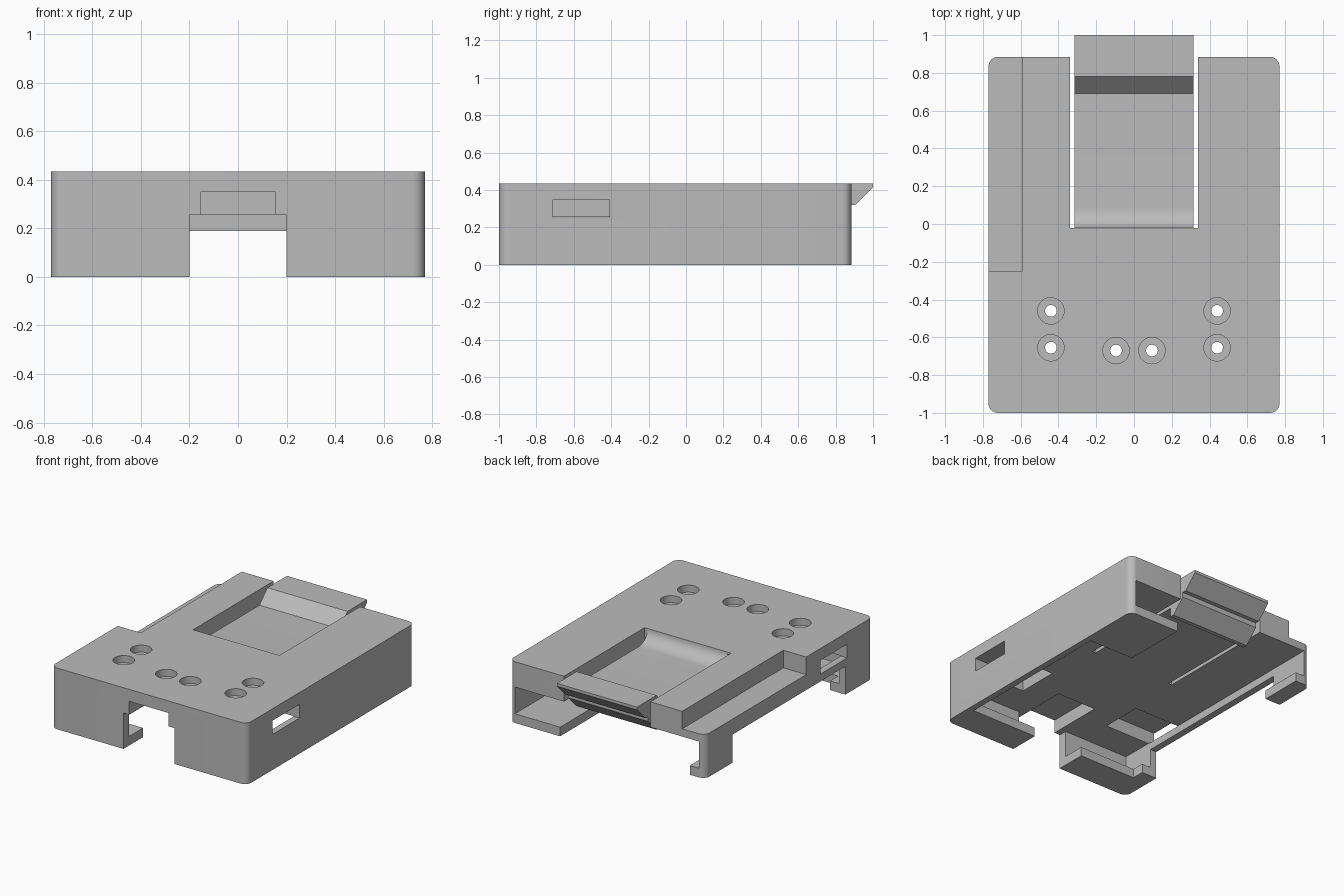
import bpy, bmesh, math

cube = bpy.data.objects.get("Cube")
if cube:
    bpy.data.objects.remove(cube, do_unlink=True)

grey = bpy.data.materials.new("plastic_grey")
grey.use_nodes = True
GREY = (0.5, 0.5, 0.5, 1)
grey.diffuse_color = GREY
grey.node_tree.nodes["Principled BSDF"].inputs["Base Color"].default_value = GREY

TOP, CEILING, FLANGE, FAR = 0.435, 0.255, 0.065, 1.5
WALL_X, FRONT_Y, BACK_Y = 0.77, -1.0, 0.885


def finish(name, bm):
    bmesh.ops.recalc_face_normals(bm, faces=bm.faces)
    mesh = bpy.data.meshes.new(name)
    bm.to_mesh(mesh)
    bm.free()
    obj = bpy.data.objects.new(name, mesh)
    bpy.context.collection.objects.link(obj)
    mesh.materials.append(grey)
    return obj


def box(name, x, y, z, corner=0):
    bm = bmesh.new()
    bmesh.ops.create_cube(bm, size=1)
    for v in bm.verts:
        for i, (lo, hi) in enumerate((x, y, z)):
            v.co[i] = hi if v.co[i] > 0 else lo
    if corner:
        upright = [e for e in bm.edges
                   if abs(e.verts[0].co.z - e.verts[1].co.z) > 0.01]
        bmesh.ops.bevel(bm, geom=upright, offset=corner, segments=8,
                        profile=0.5, affect='EDGES')
    return finish(name, bm)


def cylinder(name, x, y, radius, z):
    bm = bmesh.new()
    bmesh.ops.create_cone(bm, cap_ends=True, segments=32, radius1=radius,
                          radius2=radius, depth=z[1] - z[0])
    bmesh.ops.translate(bm, verts=bm.verts, vec=(x, y, (z[0] + z[1]) / 2))
    return finish(name, bm)


def activate(obj):
    bpy.ops.object.select_all(action='DESELECT')
    obj.select_set(True)
    bpy.context.view_layer.objects.active = obj


def cut(target, cutter):
    cutter.hide_render = True
    activate(target)
    mod = target.modifiers.new("cut", 'BOOLEAN')
    mod.operation = 'DIFFERENCE'
    mod.solver = 'EXACT'
    mod.object = cutter
    bpy.ops.object.modifier_apply(modifier=mod.name)
    bpy.data.objects.remove(cutter, do_unlink=True)


# Main housing with rounded upright corners
housing = box("housing", (-WALL_X, WALL_X), (FRONT_Y, BACK_Y), (0, TOP), 0.05)

# Hollow underside, floor openings between the flanges, notches and recesses
openings = [
    ("cavity", (-0.72, 0.725), (-0.94, FAR), (FLANGE, CEILING)),
    ("floor_opening", (-0.65, 0.37), (-0.78, FAR), (-FAR, 0.15)),
    ("floor_side_opening", (0.2, 0.725), (-0.78, 0.42), (-FAR, 0.14)),
    ("front_notch", (-0.2, 0.2), (-FAR, -0.6), (-FAR, CEILING)),
    ("side_opening", (-FAR, -0.6), (-0.69, 0.575), (-FAR, 0.2)),
    ("side_shelf", (-FAR, -0.59), (-0.25, FAR), (0.31, FAR)),
    ("tongue_recess", (-0.34, 0.34), (-0.02, FAR), (-FAR, FAR)),
    ("front_pocket", (-0.155, 0.155), (-FAR, -0.59), (0.22, 0.35)),
    ("right_pocket", (-FAR, -0.36), (-0.71, -0.41), (0.253, 0.35)),
    ("left_pocket", (0.36, FAR), (-0.71, -0.41), (0.253, 0.35)),
]
for name, x, y, z in openings:
    cut(housing, box(name, x, y, z))

# Counterbored screw holes over each pocket
for side in (-1, 1):
    for hx, hy in ((0.44, -0.46), (0.44, -0.655), (0.095, -0.67)):
        cut(housing, cylinder("counterbore", side * hx, hy, 0.07, (0.385, 0.6)))
        cut(housing, cylinder("screw_hole", side * hx, hy, 0.031, (0.3, 0.6)))

# Spring tongue with a curved root and a hooked release lip, as a side profile
root = [(-0.02 + 0.11 * (1 - math.cos(a)), TOP - 0.09 * math.sin(a))
        for a in (math.pi / 2 * i / 10 for i in range(11))]
hook = [(0.69, 0.345), (0.78, TOP), (1.0, TOP), (1.0, 0.415), (0.905, 0.32),
        (0.875, 0.32), (0.875, 0.285), (0.78, 0.19), (0.75, 0.19),
        (0.75, CEILING), (-0.02, CEILING)]
bm = bmesh.new()
face = bm.faces.new([bm.verts.new((-0.315, y, z)) for y, z in root + hook])
grown = bmesh.ops.extrude_face_region(bm, geom=[face])
bmesh.ops.translate(bm, vec=(0.63, 0, 0), verts=[
    g for g in grown["geom"] if isinstance(g, bmesh.types.BMVert)])
tongue = finish("spring_tongue", bm)

for obj in (housing, tongue):
    activate(obj)
    bpy.ops.object.shade_smooth_by_angle(angle=math.radians(30))
